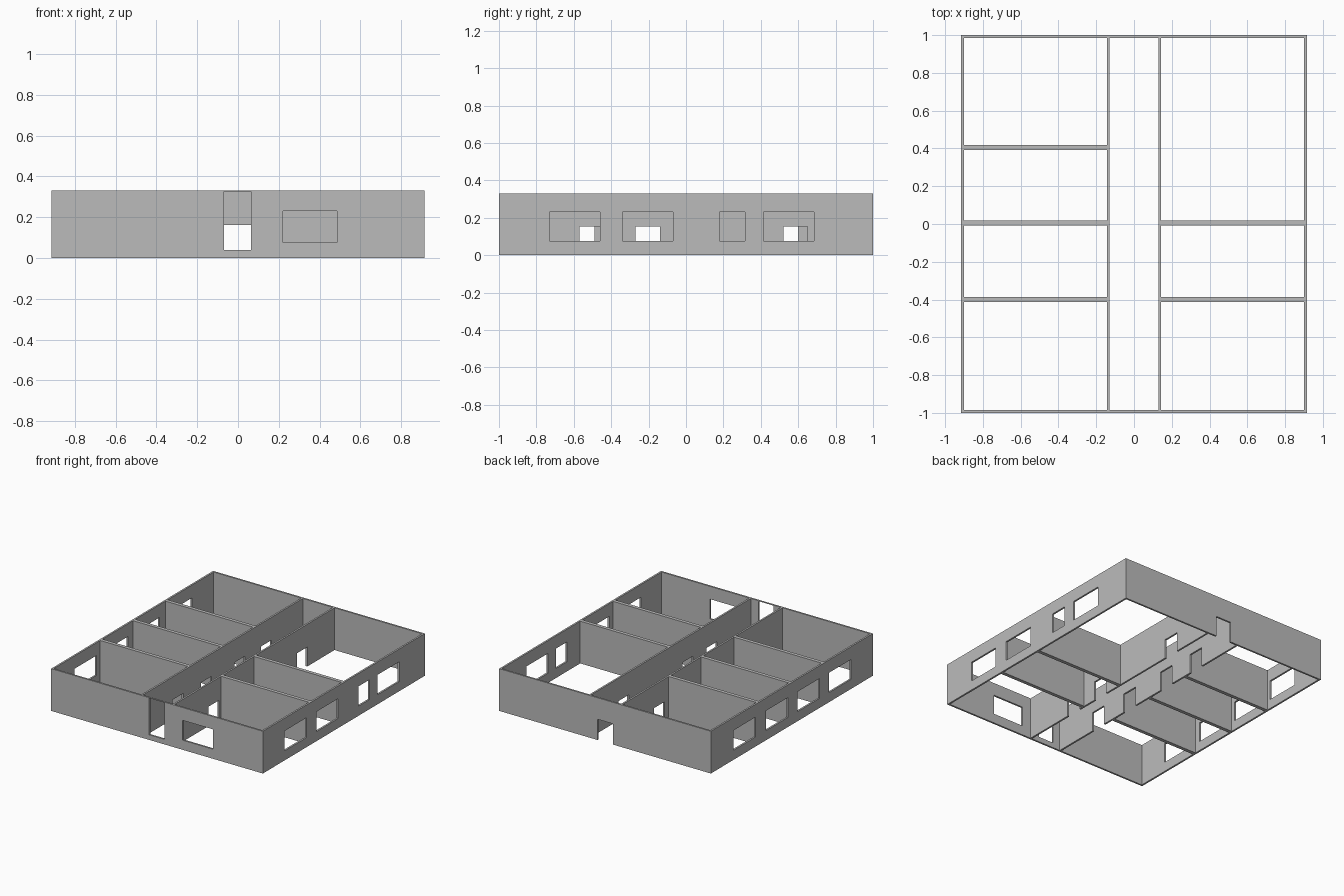
import bpy, bmesh
from mathutils import Vector

if "Cube" in bpy.data.objects:
    bpy.data.objects.remove(bpy.data.objects["Cube"], do_unlink=True)

W, D, H = 0.915, 1.0, 0.33       # half width, half depth, wall height
T, T2 = 0.014, 0.028             # outer and corridor walls, room dividers
C = 0.137                        # corridor wall centre line
SILL, HEAD, DOOR = 0.075, 0.23, 0.152

grey = bpy.data.materials.new("wall grey")
grey.use_nodes = True
colour = (0.5, 0.5, 0.5, 1)
grey.diffuse_color = colour
grey.node_tree.nodes["Principled BSDF"].inputs["Base Color"].default_value = colour


def wall(name, axis, start, end, centre, thick, openings=()):
    """Upright wall along axis; openings are (from, to, bottom, top)."""
    us = sorted({start, end, *(v for o in openings for v in o[:2])})
    zs = sorted({0, H, *(v for o in openings for v in o[2:])})
    side = centre - thick / 2

    def point(u, z):
        return Vector((u, side, z)) if axis == "x" else Vector((side, u, z))

    bm = bmesh.new()
    # Fill every cell of the elevation that is not in an opening
    for u0, u1 in zip(us, us[1:]):
        for z0, z1 in zip(zs, zs[1:]):
            u, z = (u0 + u1) / 2, (z0 + z1) / 2
            if any(a < u < b and c < z < d for a, b, c, d in openings):
                continue
            corners = ((u0, z0), (u1, z0), (u1, z1), (u0, z1))
            bm.faces.new([bm.verts.new(point(*c)) for c in corners])
    bmesh.ops.remove_doubles(bm, verts=bm.verts, dist=0.0001)
    # Give the elevation its thickness
    ext = bmesh.ops.extrude_face_region(bm, geom=bm.faces[:], use_keep_orig=True)
    new = [g for g in ext["geom"] if isinstance(g, bmesh.types.BMVert)]
    shift = (0, thick, 0) if axis == "x" else (thick, 0, 0)
    bmesh.ops.translate(bm, verts=new, vec=shift)
    bmesh.ops.recalc_face_normals(bm, faces=bm.faces)
    mesh = bpy.data.meshes.new(name)
    bm.to_mesh(mesh)
    bm.free()
    mesh.materials.append(grey)
    obj = bpy.data.objects.new(name, mesh)
    bpy.context.collection.objects.link(obj)


def windows(*spans):
    return [(a, b, SILL, HEAD) for a, b in spans]


def doors(*starts):
    return [(a, a + 0.13, 0, DOOR) for a in starts]


# Outer walls
wall("front_wall", "x", -W, W, -D + T / 2, T,
     [(-0.068, 0.064, 0.04, 0.326)] + windows((0.22, 0.485)))
wall("back_wall", "x", -W, W, D - T / 2, T, [(-0.068, 0.064, 0, 0.162)])
inner = D - T
wall("left_wall", "y", -inner, inner, W - T / 2, T,
     windows((-0.73, -0.46), (-0.34, -0.07), (0.18, 0.315), (0.415, 0.685)))
wall("right_wall", "y", -inner, inner, -W + T / 2, T,
     windows((-0.73, -0.46), (-0.34, -0.07), (0.05, 0.32), (0.45, 0.72)))

# Corridor walls with low doorways
wall("left_corridor_wall", "y", -inner, inner, C, T,
     doors(-0.57, -0.27, 0.52))
wall("right_corridor_wall", "y", -inner, inner, -C, T,
     doors(-0.62, -0.27, 0.14, 0.47))

# Dividers between the rooms
near, far = C + T / 2, W - T
for i, y in enumerate((-0.4, 0.005)):
    wall(f"left_room_divider_{i}", "x", near, far, y, T2)
for i, y in enumerate((-0.4, 0.005, 0.405)):
    wall(f"right_room_divider_{i}", "x", -far, -near, y, T2)
